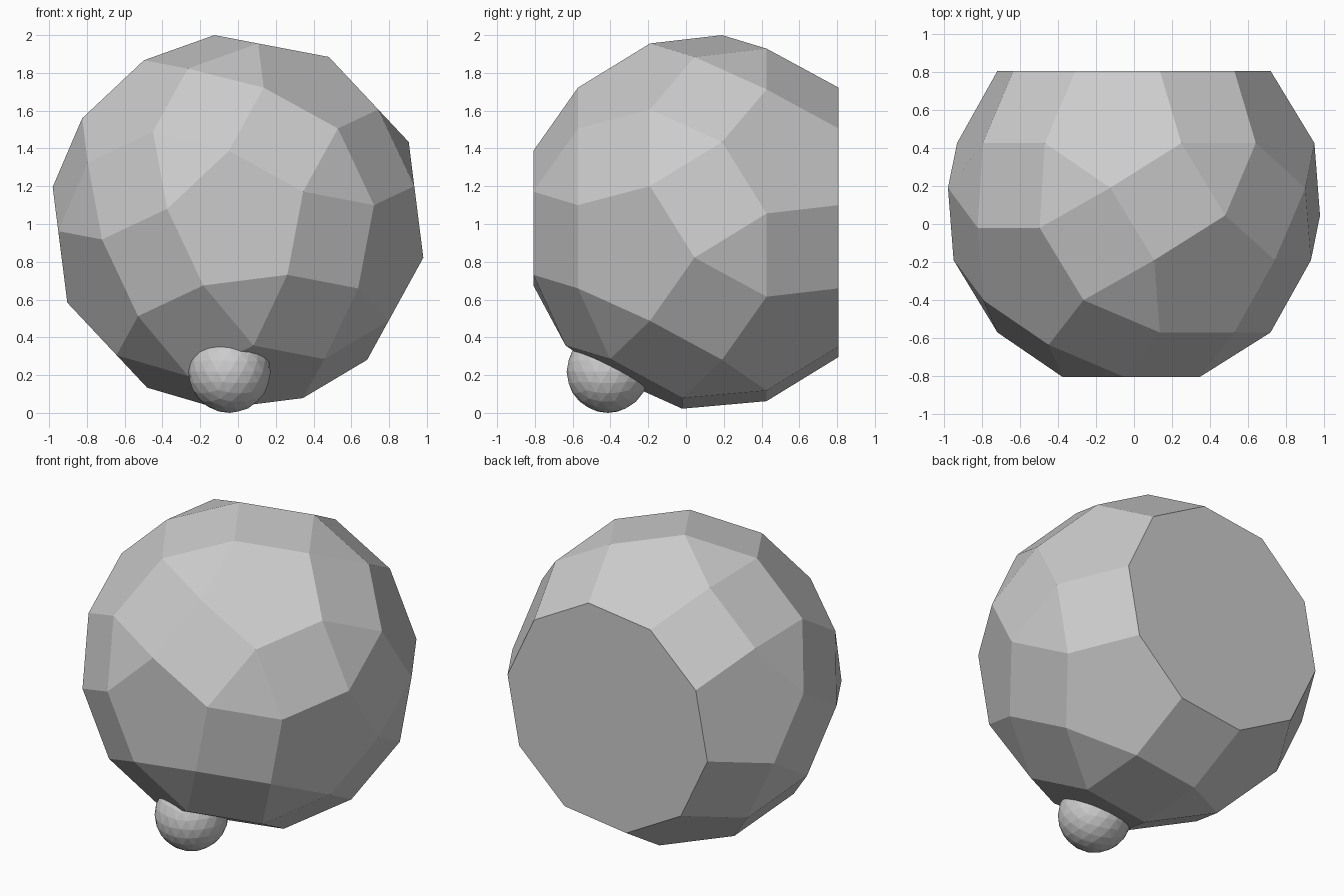
import bpy, bmesh, math
from mathutils import Vector

if "Cube" in bpy.data.objects:
    bpy.data.objects.remove(bpy.data.objects["Cube"])

R = 1.0015                          # circumradius of the faceted body
CENTER = Vector((0.0, 0.118, 1.009))
TURN = math.radians(133.2)          # roll about the front-back axis

# Twelve five-fold axes: front, a ring of five, and their opposites
front = Vector((0, -1, 0))
ring = []
for k in range(5):
    a = TURN + k * math.tau / 5
    ring.append(Vector((2 * math.cos(a), -1, 2 * math.sin(a))) / math.sqrt(5))
half = [front] + ring
axes = half + [-v for v in half]
twisted = (1, 3)                    # caps turned by 36 degrees
removed = 6                         # back cap sliced off, leaving a decagon

# Faceted body: a pentagon round each axis, wrapped in a convex hull
edge = R / (0.5 * math.sqrt(11 + 4 * math.sqrt(5)))
pent_r = edge / (2 * math.sin(math.pi / 5))
pent_d = math.sqrt(R * R - pent_r * pent_r)
bm = bmesh.new()
for i, n in enumerate(axes):
    if i == removed:
        continue
    sign = 1 if i in twisted else -1
    for m in axes:
        if 0.4 < n.dot(m) < 0.5:
            side = (m - n * n.dot(m)).normalized()
            bm.verts.new(CENTER + n * pent_d + side * pent_r * sign)
bmesh.ops.convex_hull(bm, input=bm.verts[:])
bmesh.ops.dissolve_limit(bm, angle_limit=math.radians(2), verts=bm.verts[:], edges=bm.edges[:])
bmesh.ops.recalc_face_normals(bm, faces=bm.faces[:])
mesh = bpy.data.meshes.new("faceted_body")
bm.to_mesh(mesh)
bm.free()
body = bpy.data.objects.new("faceted_body", mesh)
bpy.context.collection.objects.link(body)

# Small ball sunk into the lower front
bpy.ops.mesh.primitive_ico_sphere_add(subdivisions=3, radius=0.218, location=(-0.045, -0.414, 0.218))
bpy.context.object.name = "small_ball"
